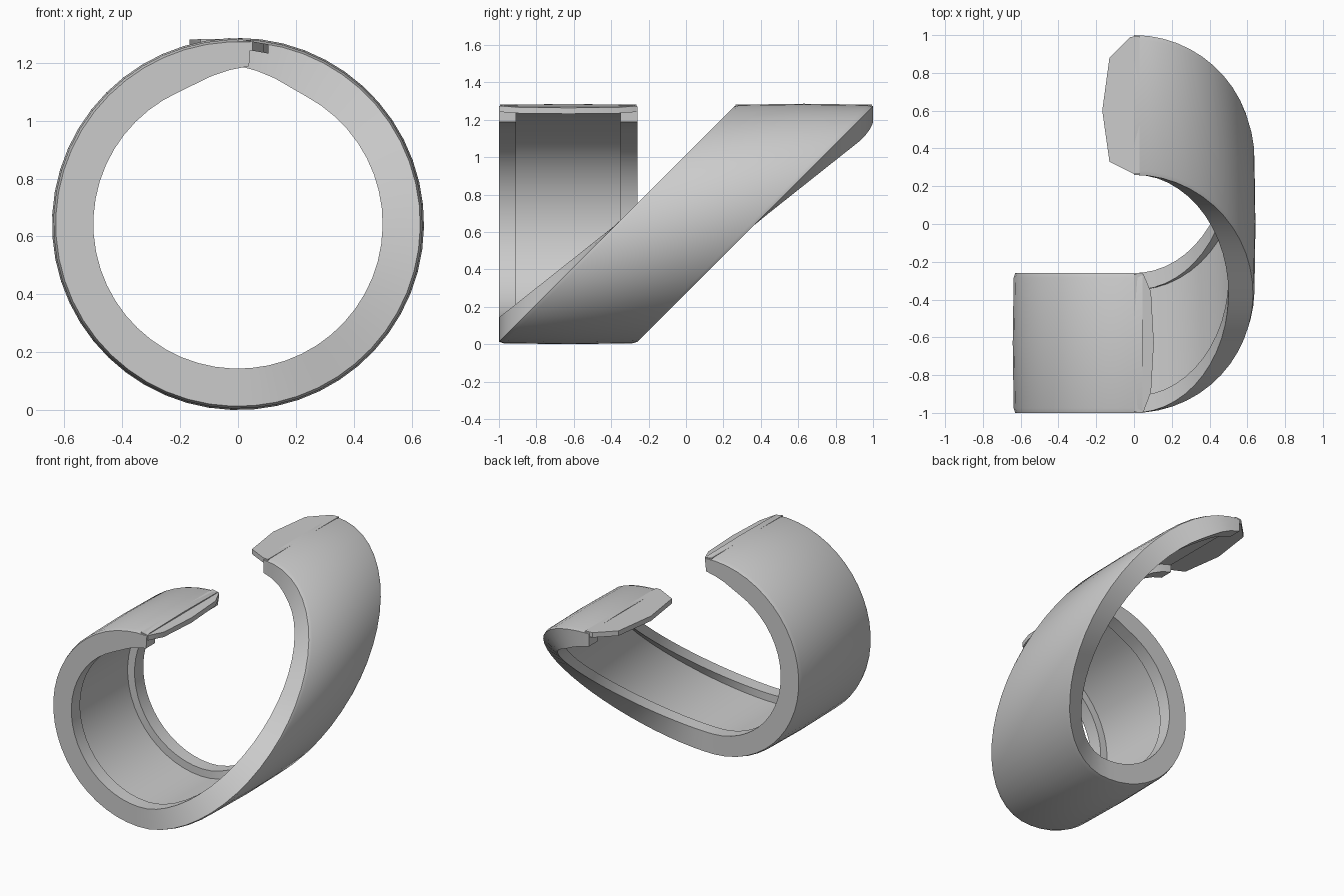
import bpy, bmesh, math

if "Cube" in bpy.data.objects:
    bpy.data.objects.remove(bpy.data.objects["Cube"])

R, CZ = 0.643, 0.643     # outer radius and ring centre height
SHIFT = 1.26             # how far the right half slides back by the top


def finish(bm, name, angle=32):
    bmesh.ops.recalc_face_normals(bm, faces=bm.faces)
    me = bpy.data.meshes.new(name)
    bm.to_mesh(me)
    bm.free()
    ob = bpy.data.objects.new(name, me)
    bpy.context.collection.objects.link(ob)
    bpy.ops.object.select_all(action='DESELECT')
    ob.select_set(True)
    bpy.context.view_layer.objects.active = ob
    bpy.ops.object.shade_smooth_by_angle(angle=math.radians(angle))
    return ob


# Channel cross-section as (y, radius): crowned outside, two inner flanges
profile = [(-1, .630), (-.975, .638), (-.63, .643), (-.285, .638), (-.26, .630),
           (-.26, .50), (-.35, .50), (-.35, .55), (-.91, .55), (-.91, .50), (-1, .50)]

# Coiled band: straight on the left half, sliding back on the right half
bm = bmesh.new()
rings = []
START, END, STEPS = -184, 180, 52
for i in range(STEPS + 1):
    deg = START + (END - START) * i / STEPS
    a = math.radians(deg)
    slide = SHIFT * (1 - math.cos(a)) / 2 if deg > 0 else 0
    # the flanges thin out towards both ends
    thin = 0.047 * max(0, 1 - min(deg - START, END - deg) / 24)
    ring = []
    for y, r in profile:
        if r < 0.6:
            r += thin
        ring.append(bm.verts.new((r * math.sin(a), y + slide, CZ - r * math.cos(a))))
    rings.append(ring)
n = len(profile)
for a, b in zip(rings, rings[1:]):
    for j in range(n):
        bm.faces.new((a[j], a[(j + 1) % n], b[(j + 1) % n], b[j]))
bm.faces.new(rings[0])
bm.faces.new(rings[-1])
finish(bm, "coiled_band")


# Thin end plates that continue the outer skin past the flanges
def end_plate(name, outline, drop, thick=0.032):
    bm = bmesh.new()
    top = [bm.verts.new((x, y, 2 * R - 0.003 - drop * abs(x))) for x, y in outline]
    low = [bm.verts.new((v.co.x, v.co.y, v.co.z - thick)) for v in top]
    bm.faces.new(top)
    bm.faces.new(low[::-1])
    for j in range(len(top)):
        k = (j + 1) % len(top)
        bm.faces.new((top[j], top[k], low[k], low[j]))
    finish(bm, name)


end_plate("front_end_plate",
          [(0, -.995), (.05, -.995), (.09, -.89), (.105, -.63), (.09, -.36),
           (.05, -.265), (0, -.265)], 0.18)
end_plate("back_end_plate",
          [(.03, .265), (0, .265), (-.13, .33), (-.168, .6), (-.13, .88),
           (-.02, .99), (.03, .995)], 0.01)
